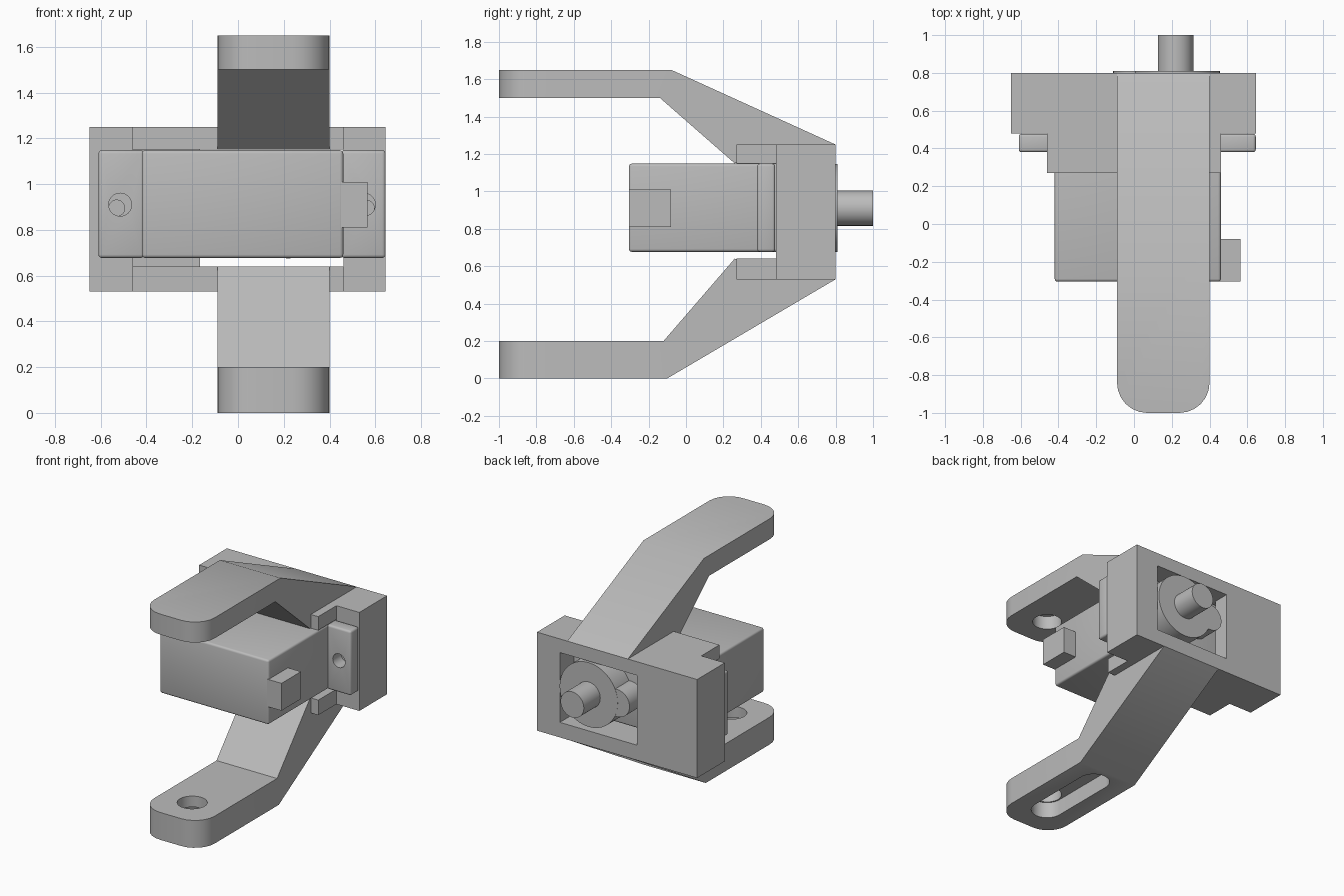
import bpy, bmesh, math
from mathutils import Matrix, Vector

old = bpy.data.objects.get("Cube")
if old:
    bpy.data.objects.remove(old, do_unlink=True)

GREY = (0.5, 0.5, 0.5, 1.0)
mat = bpy.data.materials.new("plain grey")
mat.use_nodes = True
mat.diffuse_color = GREY
mat.node_tree.nodes["Principled BSDF"].inputs["Base Color"].default_value = GREY


def finish(bm, name):
    bmesh.ops.recalc_face_normals(bm, faces=bm.faces[:])
    mesh = bpy.data.meshes.new(name)
    bm.to_mesh(mesh)
    bm.free()
    mesh.materials.append(mat)
    obj = bpy.data.objects.new(name, mesh)
    bpy.context.collection.objects.link(obj)
    return obj


def box(name, x, y, z, bevel=0):
    """Box given by its (low, high) range on each axis."""
    bm = bmesh.new()
    bmesh.ops.create_cube(bm, size=1)
    for v in bm.verts:
        v.co = Vector([(r[0] + r[1]) / 2 + c * (r[1] - r[0]) for r, c in zip((x, y, z), v.co)])
    if bevel:
        bmesh.ops.bevel(bm, geom=bm.edges[:], offset=bevel, segments=3, profile=0.5, affect='EDGES')
    return finish(bm, name)


def rod(name, centre, radius, length, axis='Y'):
    bm = bmesh.new()
    turn = Matrix.Rotation(math.pi / 2, 4, 'X') if axis == 'Y' else Matrix.Identity(4)
    bmesh.ops.create_cone(bm, cap_ends=True, segments=40, radius1=radius, radius2=radius,
                          depth=length, matrix=Matrix.Translation(centre) @ turn)
    return finish(bm, name)


def cut(obj, cutters):
    """Subtract the cutters, bake the result and discard the cutters."""
    for c in cutters:
        c.hide_render = True
        m = obj.modifiers.new("cut", 'BOOLEAN')
        m.operation, m.solver, m.object = 'DIFFERENCE', 'EXACT', c
    graph = bpy.context.evaluated_depsgraph_get()
    mesh = bpy.data.meshes.new_from_object(obj.evaluated_get(graph))
    obj.modifiers.clear()
    obj.data = mesh
    for c in cutters:
        bpy.data.objects.remove(c, do_unlink=True)


def arm(name, profile):
    """Side profile (y, z) extruded across x, with a rounded tip."""
    bm = bmesh.new()
    face = bm.faces.new([bm.verts.new((-0.09, y, z)) for y, z in profile])
    new = bmesh.ops.extrude_face_region(bm, geom=[face])["geom"]
    bmesh.ops.translate(bm, vec=(0.49, 0, 0), verts=[v for v in new if isinstance(v, bmesh.types.BMVert)])
    tip = [e for e in bm.edges if all(v.co.y < -0.99 for v in e.verts)
           and abs(e.verts[0].co.x - e.verts[1].co.x) < 0.01]
    bmesh.ops.bevel(bm, geom=tip, offset=0.16, segments=6, profile=0.5, affect='EDGES')
    return finish(bm, name)


HOLE_X, HOLE_Y = 0.155, -0.75
MID = 0.91          # height of the motor axis
SHAFT_X = 0.22
parts = []

# Upper arm with a blind pivot hole underneath
upper = arm("upper_arm", [(-1, 1.65), (-0.08, 1.65), (0.8, 1.25), (0.26, 1.15), (-0.14, 1.5), (-1, 1.5)])
cut(upper, [rod("cutter", (HOLE_X, HOLE_Y, 1.5), 0.1, 0.2, 'Z')])

# Lower arm with a through hole and a slot recessed from below
lower = arm("lower_arm", [(-1, 0), (-0.1, 0), (0.8, 0.53), (0.26, 0.64), (-0.12, 0.2), (-1, 0.2)])
slot_r, slot_end = 0.11, -0.25
cut(lower, [rod("cutter", (HOLE_X, HOLE_Y, 0.1), 0.1, 0.4, 'Z'),
            rod("cutter", (HOLE_X, HOLE_Y, 0), slot_r, 0.24, 'Z'),
            rod("cutter", (HOLE_X, slot_end, 0), slot_r, 0.24, 'Z'),
            box("cutter", (HOLE_X - slot_r, HOLE_X + slot_r), (HOLE_Y, slot_end), (-0.12, 0.12))])
parts += [upper, lower]

# Frame with a motor pocket, a rear window and a screw hole
frame = box("frame", (-0.65, 0.645), (0.48, 0.8), (0.53, 1.25))
cut(frame, [box("cutter", (-0.46, 0.46), (0.4, 0.68), (0.64, 1.15)),
            box("cutter", (-0.165, 0.46), (0.6, 0.9), (0.64, 1.15)),
            rod("cutter", (-0.53, 0.48, 0.895), 0.035, 0.2),
            rod("cutter", (0.56, 0.48, 0.895), 0.035, 0.2)])
parts.append(frame)

# Lips that reach forward above and below the motor
for name, z in (("upper_lip", (1.15, 1.25)), ("lower_lip", (0.53, 0.64))):
    parts.append(box(name, (-0.46, 0.46), (0.27, 0.48), z))

# Motor body, mounting ears and cable plug
parts.append(box("motor_body", (-0.42, 0.46), (-0.305, 0.65), (0.677, 1.148), 0.015))
for name, x, hole in (("right_ear", (-0.61, -0.41), -0.515), ("left_ear", (0.45, 0.645), 0.55)):
    ear = box(name, x, (0.38, 0.477), (0.677, 1.148), 0.015)
    cut(ear, [rod("cutter", (hole, 0.43, MID), 0.05, 0.3)])
    parts.append(ear)
parts.append(box("cable_plug", (0.45, 0.565), (-0.305, -0.08), (0.81, 1.01)))

# Gear housing and output shaft
parts.append(rod("gear_housing", (SHAFT_X, 0.72, MID), 0.235, 0.18))
parts.append(rod("idler_housing", (-0.01, 0.72, MID), 0.1, 0.178))
parts.append(rod("output_shaft", (SHAFT_X, 0.9, MID), 0.094, 0.2))

# Smooth the round surfaces and keep hard edges crisp
bpy.ops.object.select_all(action='DESELECT')
for p in parts:
    p.select_set(True)
bpy.context.view_layer.objects.active = parts[0]
bpy.ops.object.shade_smooth_by_angle(angle=math.radians(32))
